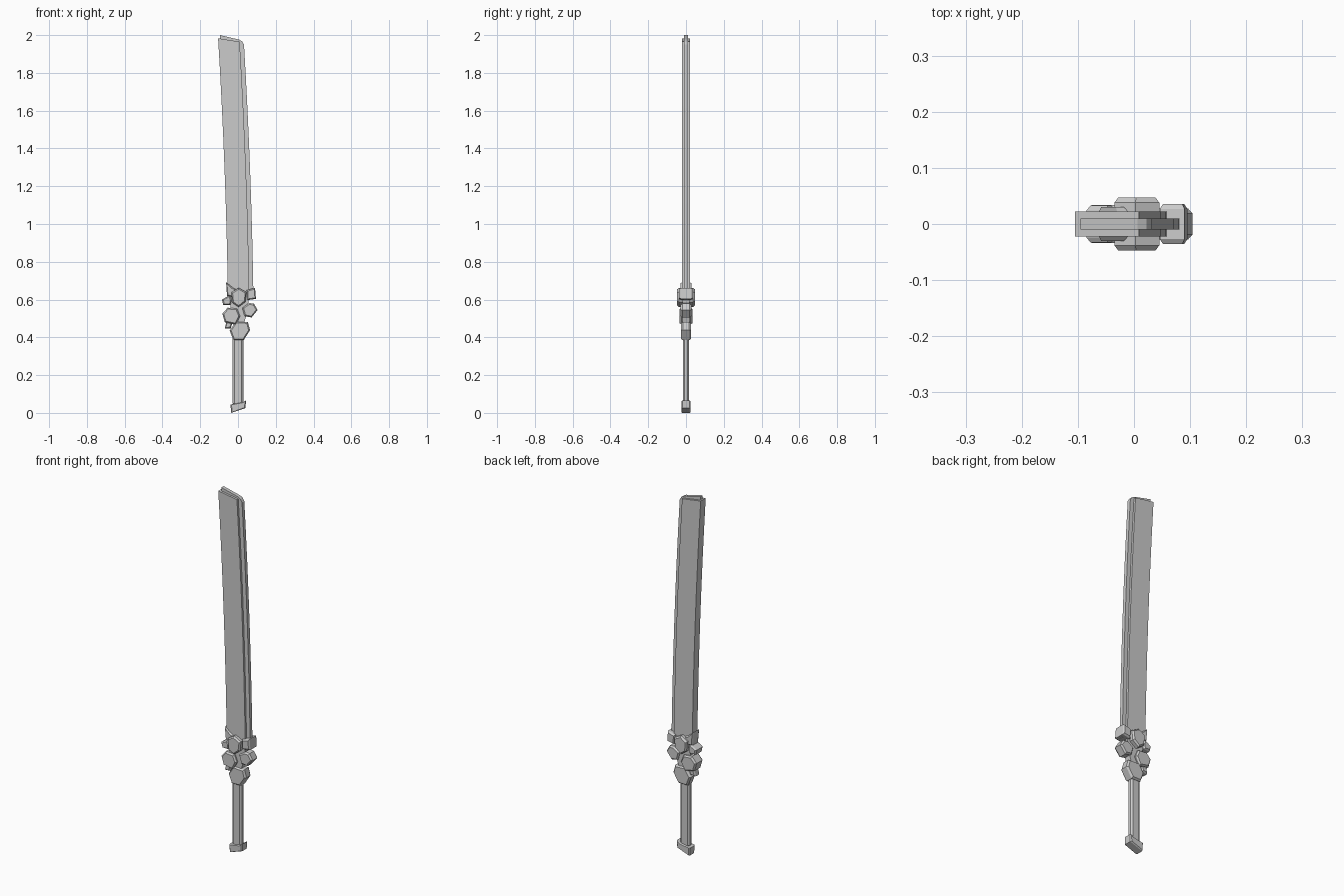
import bpy, bmesh
from mathutils import Vector


def prism(name, outline, depth, chamfer=0.0, inset=0.0):
    """Front-view (x, z) outline extruded through y, with optional sloped rims."""
    n = len(outline)
    cen = sum((Vector(p) for p in outline), Vector((0, 0))) / n
    layers = [(-depth, inset), (-depth + chamfer, 0), (depth - chamfer, 0), (depth, inset)]
    if not chamfer:
        layers = [(-depth, 0), (depth, 0)]
    bm = bmesh.new()
    rings = []
    for y, shrink in layers:
        ring = []
        for p in outline:
            v = Vector(p)
            if shrink:
                v -= (v - cen).normalized() * shrink
            ring.append(bm.verts.new((v.x, y, v.y)))
        rings.append(ring)
    for a, b in zip(rings, rings[1:]):
        for i in range(n):
            j = (i + 1) % n
            bm.faces.new((a[i], a[j], b[j], b[i]))
    bm.faces.new(rings[0])
    bm.faces.new(rings[-1])
    bmesh.ops.recalc_face_normals(bm, faces=bm.faces)
    me = bpy.data.meshes.new(name)
    bm.to_mesh(me)
    bm.free()
    ob = bpy.data.objects.new(name, me)
    bpy.context.collection.objects.link(ob)
    return ob


def curved_edge(x0, z_low, z_high, steps=8):
    """Gently backward-curving blade edge, from bottom to top."""
    pts = []
    for i in range(steps + 1):
        z = z_low + (z_high - z_low) * i / steps
        u = max(z - 0.6, 0)
        pts.append((x0 - 0.015 * u - 0.0165 * u * u, z))
    return pts


# Blade: thick body around a thin cutting plate
prism("blade_body", curved_edge(0.06, 0.60, 1.965) + curved_edge(-0.053, 0.60, 1.983)[::-1], 0.022)
prism("cutting_edge", curved_edge(0.082, 0.60, 1.95) + [(0.022, 1.967), (0.006, 1.976)]
      + curved_edge(-0.042, 0.60, 2.0)[::-1], 0.010)

# Guard: cluster of faceted stones (outline, half depth)
stones = {
    "centre_stone": ([(0.003, 0.662), (0.045, 0.640), (0.040, 0.588), (0.003, 0.560),
                      (-0.030, 0.582), (-0.035, 0.638)], 0.047),
    "upper_right_stone": ([(0.046, 0.650), (0.090, 0.662), (0.095, 0.604), (0.050, 0.597)], 0.036),
    "right_stone": ([(0.022, 0.556), (0.060, 0.582), (0.085, 0.578), (0.104, 0.545),
                     (0.072, 0.505), (0.035, 0.512)], 0.028),
    "left_stone": ([(-0.085, 0.600), (-0.045, 0.622), (-0.033, 0.600), (-0.040, 0.570),
                    (-0.078, 0.572)], 0.033),
    "lower_left_stone": ([(-0.083, 0.525), (-0.055, 0.557), (-0.005, 0.552), (0.012, 0.512),
                          (-0.012, 0.468), (-0.070, 0.480)], 0.034),
    "upper_left_stone": ([(-0.063, 0.692), (-0.030, 0.666), (-0.010, 0.655), (-0.015, 0.610),
                          (-0.058, 0.618)], 0.030),
    "small_left_stone": ([(-0.060, 0.488), (-0.030, 0.478), (-0.038, 0.448), (-0.070, 0.446)], 0.022),
}
for name, (outline, depth) in stones.items():
    prism(name, outline, depth, 0.009, 0.008)

# Core joining the stones to the blade
prism("guard_core", [(-0.04, 0.62), (0.06, 0.62), (0.045, 0.52), (0.025, 0.45), (-0.02, 0.45),
                     (-0.04, 0.52)], 0.018)

# Collar flaring out of the grip
prism("grip_collar", [(-0.024, 0.385), (0.030, 0.385), (0.064, 0.438), (0.052, 0.480),
                      (-0.012, 0.484), (-0.044, 0.435)], 0.027, 0.010, 0.008)

# Grip with chamfered long edges
grip = prism("grip", [(-0.028, 0.04), (0.028, 0.04), (0.028, 0.41), (-0.028, 0.41)], 0.016)
bevel = grip.modifiers.new("chamfer", 'BEVEL')
bevel.width = 0.009
bevel.segments = 1

# Slanted pommel
prism("pommel", [(-0.036, 0.0), (0.040, 0.026), (0.042, 0.066), (0.028, 0.057),
                 (-0.040, 0.044)], 0.025, 0.006, 0.006)
